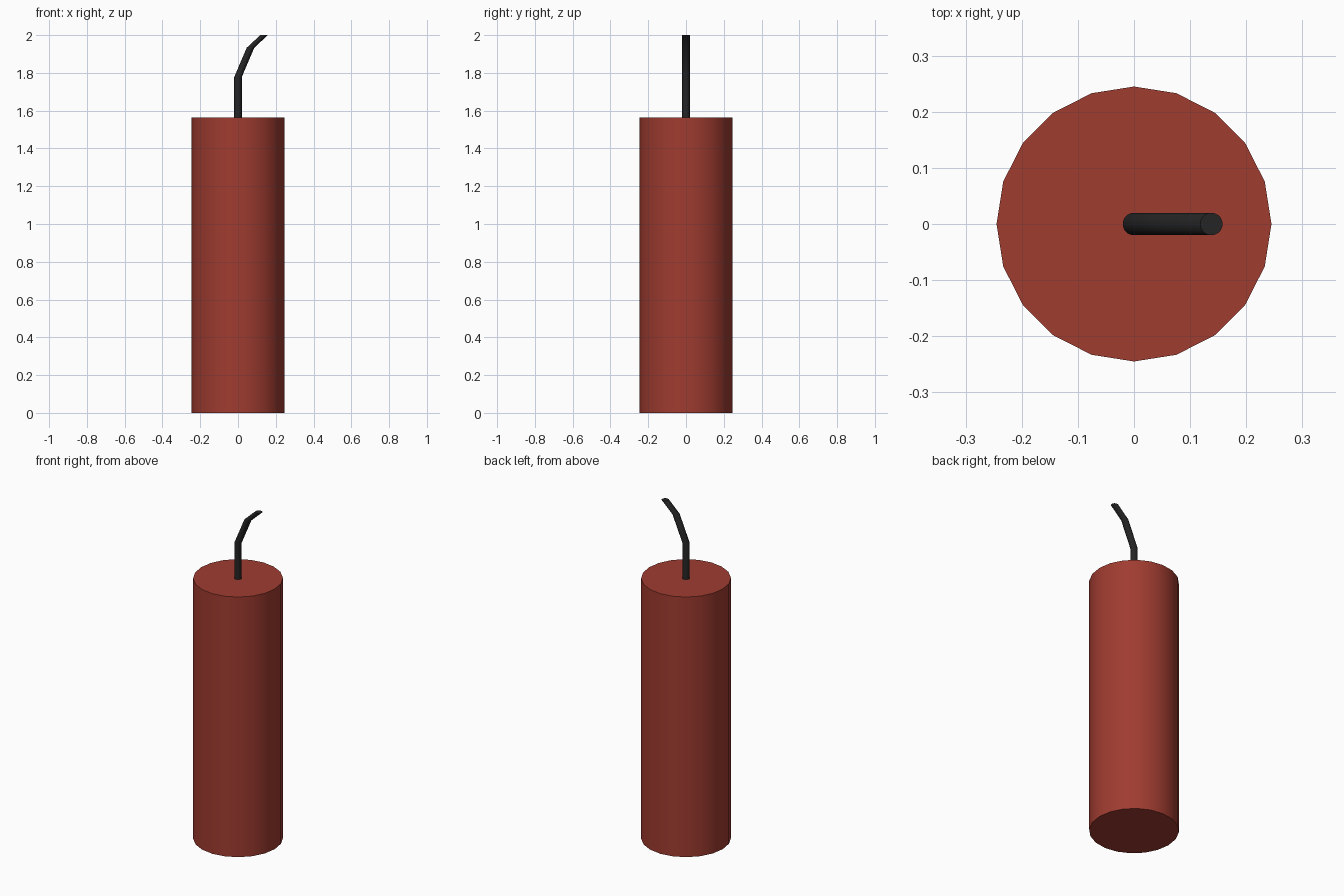
import bpy, bmesh, math

if "Cube" in bpy.data.objects:
    bpy.data.objects.remove(bpy.data.objects["Cube"])

SIDES = 20


def material(name, rgb):
    mat = bpy.data.materials.new(name)
    mat.diffuse_color = (*rgb, 1.0)
    mat.use_nodes = True
    mat.node_tree.nodes["Principled BSDF"].inputs["Base Color"].default_value = mat.diffuse_color
    return mat


def loft(name, radius, centres, mat):
    """Join level rings of one radius, stacked along (x, z) centres, with flat caps."""
    bm = bmesh.new()
    rings = []
    for cx, cz in centres:
        rings.append([bm.verts.new((cx + radius * math.cos(math.tau * i / SIDES),
                                    radius * math.sin(math.tau * i / SIDES), cz))
                      for i in range(SIDES)])
    for low, high in zip(rings, rings[1:]):
        for i in range(SIDES):
            j = (i + 1) % SIDES
            bm.faces.new((low[i], low[j], high[j], high[i]))
    bm.faces.new(rings[0][::-1])
    bm.faces.new(rings[-1])
    mesh = bpy.data.meshes.new(name)
    bm.to_mesh(mesh)
    bm.free()
    obj = bpy.data.objects.new(name, mesh)
    bpy.context.collection.objects.link(obj)
    mesh.materials.append(mat)
    bpy.ops.object.select_all(action='DESELECT')
    obj.select_set(True)
    bpy.context.view_layer.objects.active = obj
    bpy.ops.object.shade_smooth_by_angle(angle=math.radians(30))
    return obj


# Red stick body
loft("stick_body", 0.245, [(0, 0), (0, 1.565)], material("red_paper", (0.35, 0.045, 0.03)))

# Bent fuse, sheared so that every ring stays level
loft("fuse", 0.02, [(0, 1.565), (0, 1.778), (0.066, 1.933), (0.138, 2.0)],
     material("black_cord", (0.018, 0.018, 0.018)))
